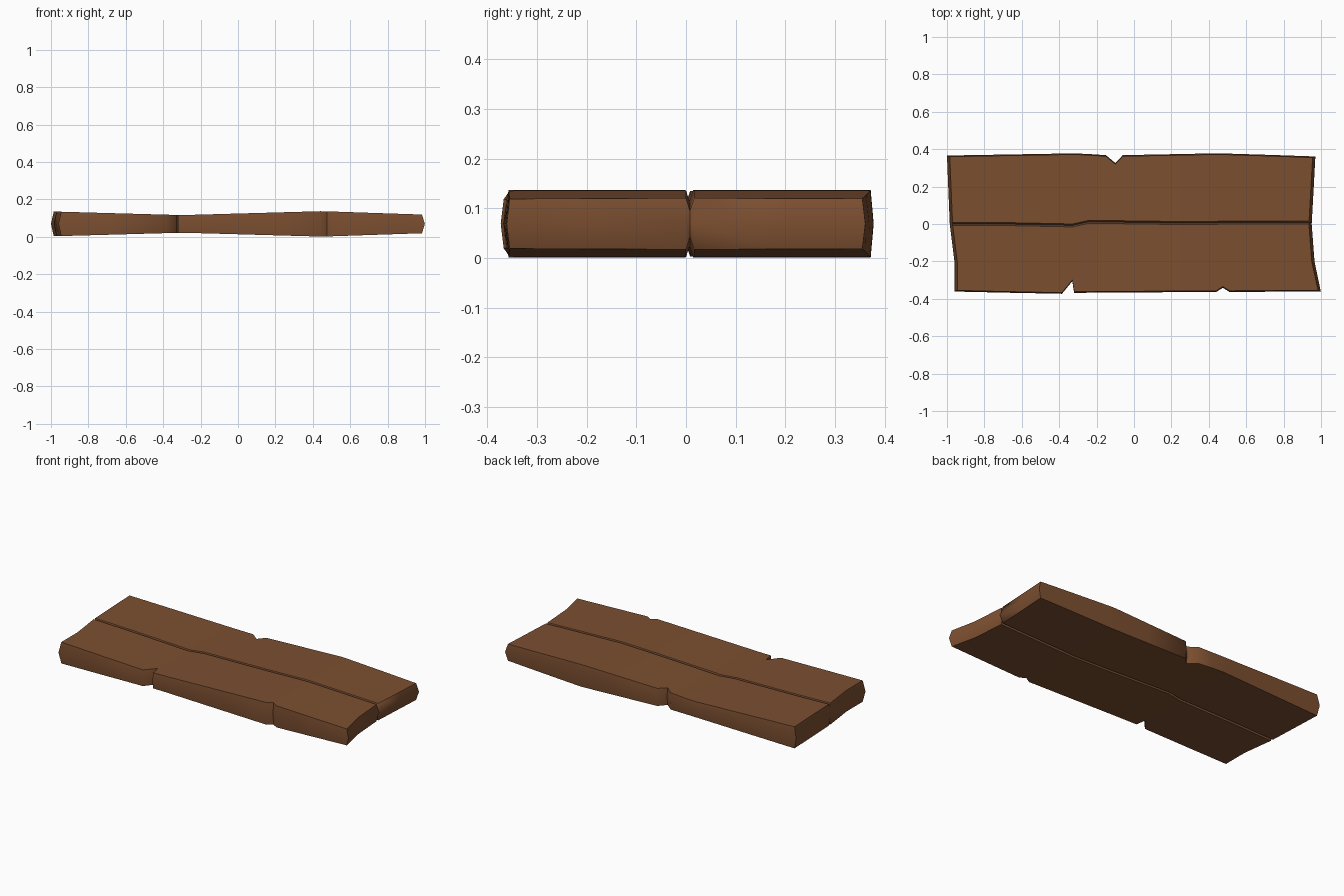
import bpy, bmesh

cube = bpy.data.objects.get("Cube")
if cube:
    bpy.data.objects.remove(cube, do_unlink=True)


def lerp(pts, t):
    """Piecewise linear lookup in a list of (position, value)."""
    if t <= pts[0][0]:
        return pts[0][1]
    for (a, u), (b, v) in zip(pts, pts[1:]):
        if t <= b:
            return u + (v - u) * (t - a) / (b - a)
    return pts[-1][1]


wood = bpy.data.materials.new("brown_wood")
wood.use_nodes = True
brown = (0.2, 0.078, 0.03, 1)
wood.diffuse_color = brown
wood.node_tree.nodes["Principled BSDF"].inputs["Base Color"].default_value = brown

# Outlines: long edges with their chips, ragged ends, groove line, thickness
front = [(-1, -.355), (-.385, -.367), (-.33, -.30), (-.32, -.362), (.44, -.357),
         (.475, -.335), (.51, -.357), (1, -.355)]
back = [(-1, .36), (-.3, .372), (-.15, .362), (-.1, .32), (-.06, .362),
        (.45, .372), (1, .355)]
left_end = [(-.36, -.945), (-.2, -.945), (0, -.97), (.36, -.985)]
right_end = [(-.36, .985), (-.2, .95), (0, .935), (.36, .955)]
groove = [(-.6, 0), (-.33, -.008), (-.24, .012), (.4, .003), (.46, .008)]
half = [(-.98, .066), (-.3, .047), (.45, .068), (.98, .05)]
stations = [-1, -.7, -.385, -.33, -.32, -.24, -.15, -.1, -.06, .2, .44, .475, .51, .75, 1]
MID = .069
GROOVE_W, GROOVE_D = .008, .025

bm = bmesh.new()
nx = len(stations)


def column_ys(x):
    g, f, b = lerp(groove, x), lerp(front, x), lerp(back, x)
    return [f, -.2, g - GROOVE_W, g, g + GROOVE_W, .2, b]


def layer(side):
    """Grid of vertices for the upper (+1) or lower (-1) face."""
    rows = []
    for i, s in enumerate(stations):
        row = []
        for j, y in enumerate(column_ys(s)):
            x = s
            if i == 0:
                x = lerp(left_end, y)
            elif i == nx - 1:
                x = lerp(right_end, y)
            h = lerp(half, x) - (GROOVE_D if j == 3 else 0)
            row.append(bm.verts.new((x, y, MID + side * h)))
        rows.append(row)
    return rows


top, bottom = layer(1), layer(-1)
ny = len(top[0])
for i in range(nx - 1):
    for j in range(ny - 1):
        for g in (top, bottom):
            quad = [g[i][j], g[i + 1][j], g[i + 1][j + 1], g[i][j + 1]]
            bm.faces.new(quad if g is top else quad[::-1])

# Rim: the sides swell out to a ridge at mid height
loop = ([(i, 0) for i in range(nx)] + [(nx - 1, j) for j in range(1, ny)]
        + [(i, ny - 1) for i in range(nx - 2, -1, -1)]
        + [(0, j) for j in range(ny - 2, 0, -1)])
ridge = []
for i, j in loop:
    co = top[i][j].co
    dx = (i == nx - 1) - (i == 0)
    dy = (j == ny - 1) - (j == 0)
    ridge.append(bm.verts.new((co.x + .015 * dx, co.y + .006 * dy, MID)))
for k, (i, j) in enumerate(loop):
    n = (k + 1) % len(loop)
    p, q = loop[n]
    bm.faces.new([top[i][j], ridge[k], ridge[n], top[p][q]])
    bm.faces.new([ridge[k], bottom[i][j], bottom[p][q], ridge[n]])

bmesh.ops.recalc_face_normals(bm, faces=bm.faces)
mesh = bpy.data.meshes.new("plank")
bm.to_mesh(mesh)
bm.free()
mesh.materials.append(wood)
plank = bpy.data.objects.new("plank", mesh)
bpy.context.collection.objects.link(plank)
bpy.context.view_layer.objects.active = plank
plank.select_set(True)
bpy.ops.object.shade_smooth_by_angle(angle=1.0)
